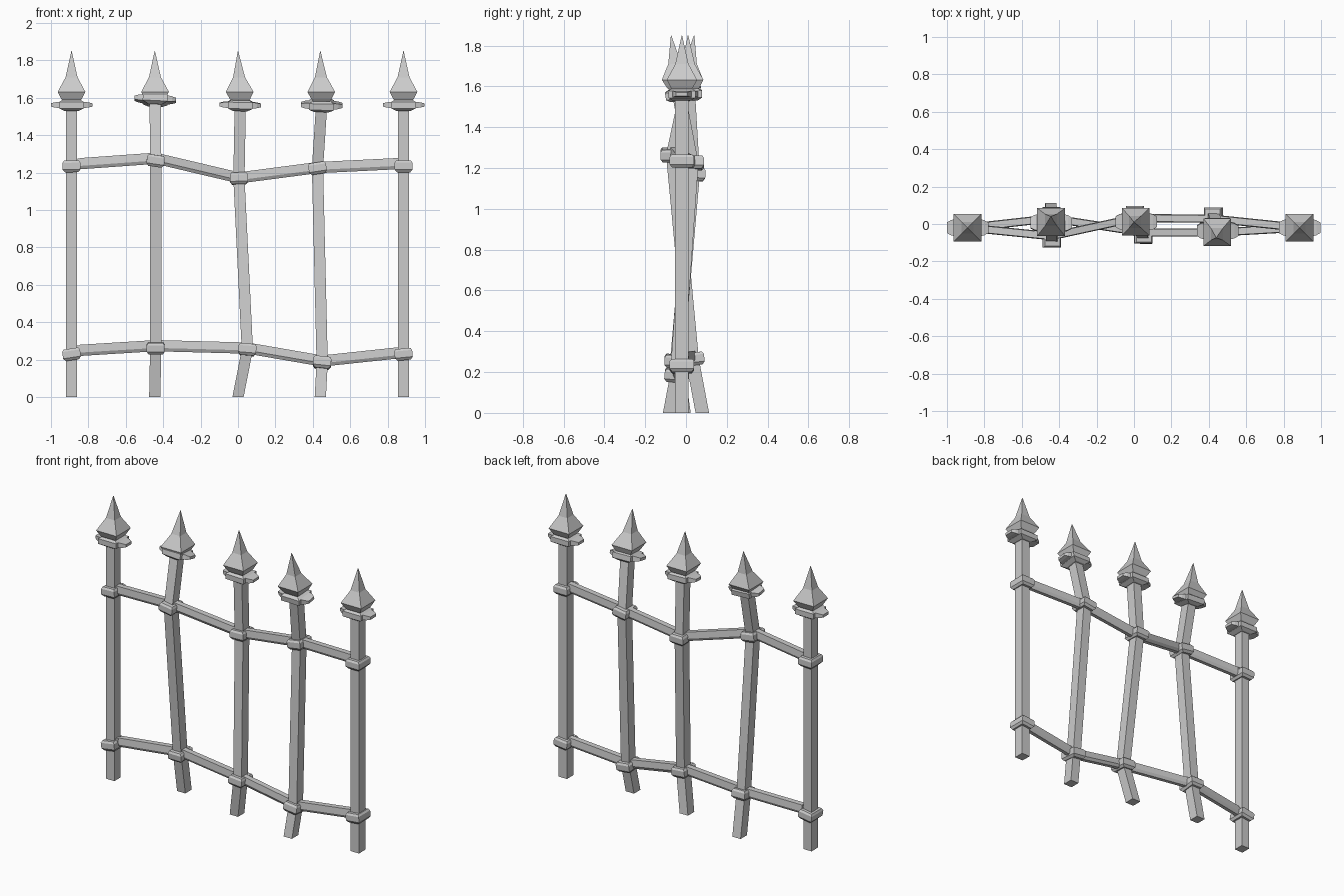
import bpy, bmesh, math
from mathutils import Vector, Matrix

if "Cube" in bpy.data.objects:
    bpy.data.objects.remove(bpy.data.objects["Cube"])


def loft(name, rings, matrix=None):
    """Skin a list of equal-length point rings and close both ends."""
    bm = bmesh.new()
    rows = [[bm.verts.new(p) for p in ring] for ring in rings]
    n = len(rows[0])
    for a, b in zip(rows, rows[1:]):
        for i in range(n):
            j = (i + 1) % n
            bm.faces.new((a[i], a[j], b[j], b[i]))
    bm.faces.new(rows[0][::-1])
    bm.faces.new(rows[-1])
    bmesh.ops.recalc_face_normals(bm, faces=bm.faces)
    me = bpy.data.meshes.new(name)
    bm.to_mesh(me)
    bm.free()
    ob = bpy.data.objects.new(name, me)
    bpy.context.collection.objects.link(ob)
    if matrix:
        ob.matrix_world = matrix
    return ob


def rect(x, y, z, hx, hy):
    return [(x + sx * hx, y + sy * hy, z) for sx, sy in ((-1, -1), (1, -1), (1, 1), (-1, 1))]


def frame(pos, direction, roll=0.0):
    """Local z follows a post direction, roll tilts it with the rail."""
    q = Vector((0, 0, 1)).rotation_difference(Vector(direction))
    return Matrix.Translation(pos) @ q.to_matrix().to_4x4() @ Matrix.Rotation(roll, 4, 'Y')


# Each post: foot, lower rail joint, upper rail joint, top, spike tip
posts = [
    [(-.89, -.02, 0), (-.89, -.02, .23), (-.89, -.02, 1.235), (-.89, -.02, 1.56), (-.89, -.02, 1.85)],
    [(-.445, .08, 0), (-.44, .03, .265), (-.44, -.065, 1.265), (-.443, .005, 1.59), (-.445, .04, 1.85)],
    [(0, -.01, 0), (.05, -.045, .255), (.005, .035, 1.17), (.012, .012, 1.56), (0, .01, 1.85)],
    [(.44, -.08, 0), (.45, -.045, .185), (.425, .028, 1.225), (.447, -.035, 1.56), (.44, -.073, 1.85)],
    [(.885, -.02, 0), (.885, -.02, .23), (.885, -.02, 1.235), (.885, -.02, 1.56), (.885, -.02, 1.85)],
]
flange_tilt = [0, .06, .03, 0, 0]
collar_tilt = {1: [-.15, .0, .08, .12, -.1], 2: [-.03, .15, 0, -.15, 0]}

for i, p in enumerate(posts):
    # bent square bar
    loft("post", [rect(*c, .03, .033) for c in p[:4]])

    # collars at both rail joints
    for k in (1, 2):
        d = Vector(p[k + 1]) - Vector(p[k - 1])
        loft("collar", [rect(0, 0, z, hx, hy) for z, hx, hy in
                        ((-.033, .036, .048), (-.018, .048, .06),
                         (.018, .048, .06), (.03, .04, .052))],
             frame(p[k], d, collar_tilt[k][i]))

    # flange under the spike, with side wings
    top, tip = Vector(p[3]), Vector(p[4])
    m = frame(top, tip - Vector(p[2]), flange_tilt[i])
    loft("flange", [rect(0, 0, z, hx, hy) for z, hx, hy in
                    ((-.03, .038, .045), (-.016, .066, .066),
                     (.018, .066, .066), (.028, .05, .05))], m)
    for s in (-1, 1):
        loft("flange_wing", [[(s * x, sy * hy, z + .002) for sy, z in
                              ((-1, -h), (1, -h), (1, h), (-1, h))]
                             for x, hy, h in ((.05, .05, .018), (.09, .04, .014), (.111, .028, .009))], m)

    # pointed spike
    rings = []
    for z, h in ((1.575, .04), (1.595, .055), (1.632, .074), (1.71, .032), (1.85, .001)):
        f = max(0, (z - top.z) / (tip.z - top.z))
        c = top.lerp(tip, f)
        rings.append(rect(c.x, c.y, z, h, h))
    loft("spike", rings)


# Rails with a ridged six-sided section
def rail(name, pts):
    section = ((-.012, -.03), (-.022, -.012), (-.018, .03), (.018, .03), (.022, -.012), (.012, -.03))
    loft(name, [[(x, y + dy, z + dz) for dy, dz in section] for x, y, z in pts])


rail("upper_rail", [(-.845, -.024, 1.248), (-.44, -.065, 1.277), (.005, .032, 1.172),
                    (.425, .028, 1.227), (.89, -.02, 1.25)])
rail("lower_rail", [(-.845, -.015, .25), (-.44, .03, .275), (.05, -.045, .262),
                    (.45, -.045, .193), (.89, -.02, .24)])
for n, z0, z1 in (("upper_rail_end", 1.24, 1.246), ("lower_rail_end", .238, .248)):
    rail(n, [(-.89, -.02, z0), (-.845, -.02, z1)])
